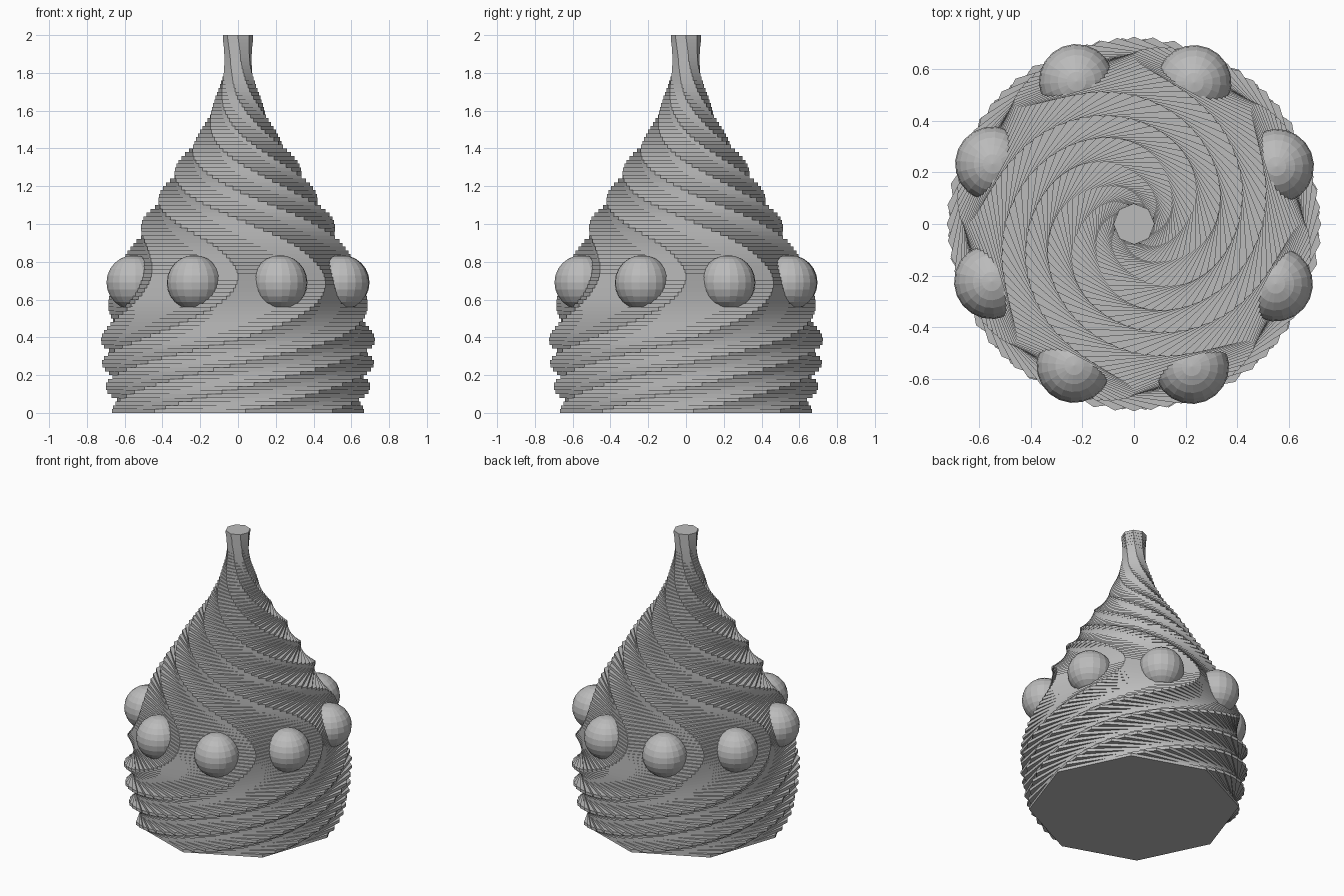
import bpy, bmesh, math
from mathutils import Matrix

cube = bpy.data.objects.get("Cube")
if cube:
    bpy.data.objects.remove(cube)

grey = bpy.data.materials.new("warm_grey")
grey.use_nodes = True
grey.diffuse_color = (0.5, 0.5, 0.5, 1)
grey.node_tree.nodes["Principled BSDF"].inputs["Base Color"].default_value = (0.5, 0.5, 0.5, 1)

LAYERS, SIDES = 100, 8
STEP = 2 / LAYERS
# (height, corner radius) and (height, twist in degrees)
RADIUS = [(0, .665), (.13, .70), (.26, .72), (.39, .725), (.55, .70), (.72, .65),
          (.88, .575), (1.02, .505), (1.17, .41), (1.33, .315), (1.5, .195),
          (1.68, .115), (1.84, .075), (2, .08)]
TWIST = [(0, -180), (.13, -135), (.26, -90), (.39, -45), (.55, -12), (.72, 0),
         (.88, -12), (1.02, -43), (1.17, -88), (1.33, -135), (1.5, -182),
         (1.68, -228), (1.84, -255), (2, -270)]


def smooth(keys, z):
    """Cubic interpolation through the keys."""
    last = len(keys) - 1
    slope = lambda i: ((keys[min(i + 1, last)][1] - keys[max(i - 1, 0)][1])
                       / (keys[min(i + 1, last)][0] - keys[max(i - 1, 0)][0]))
    i = max(k for k in range(last) if keys[k][0] <= z)
    (a, va), (b, vb) = keys[i], keys[i + 1]
    h = b - a
    t = (z - a) / h
    return ((1 + 2 * t) * (1 - t) ** 2 * va + t * (1 - t) ** 2 * h * slope(i)
            + t * t * (3 - 2 * t) * vb + t * t * (t - 1) * h * slope(i + 1))


def add_object(name, bm):
    mesh = bpy.data.meshes.new(name)
    bm.to_mesh(mesh)
    bm.free()
    mesh.materials.append(grey)
    obj = bpy.data.objects.new(name, mesh)
    bpy.context.collection.objects.link(obj)
    return obj


# Twisted body: a stack of thin octagonal slabs
bm = bmesh.new()
for n in range(LAYERS):
    z = (n + 0.5) * STEP
    r = smooth(RADIUS, z)
    place = (Matrix.Translation((0, 0, z))
             @ Matrix.Rotation(math.radians(smooth(TWIST, z)), 4, 'Z'))
    bmesh.ops.create_cone(bm, cap_ends=True, segments=SIDES, radius1=r, radius2=r,
                          depth=STEP, matrix=place)
add_object("twisted_body", bm)

# Ring of round studs, one in the middle of each face at the waist
for k in range(SIDES):
    bm = bmesh.new()
    angle = math.radians(22 + 45 * k)
    place = (Matrix.Rotation(angle, 4, 'Z') @ Matrix.Translation((0.595, 0, 0.69)))
    bmesh.ops.create_uvsphere(bm, u_segments=20, v_segments=12, radius=0.145, matrix=place)
    add_object(f"round_stud_{k + 1}", bm)
